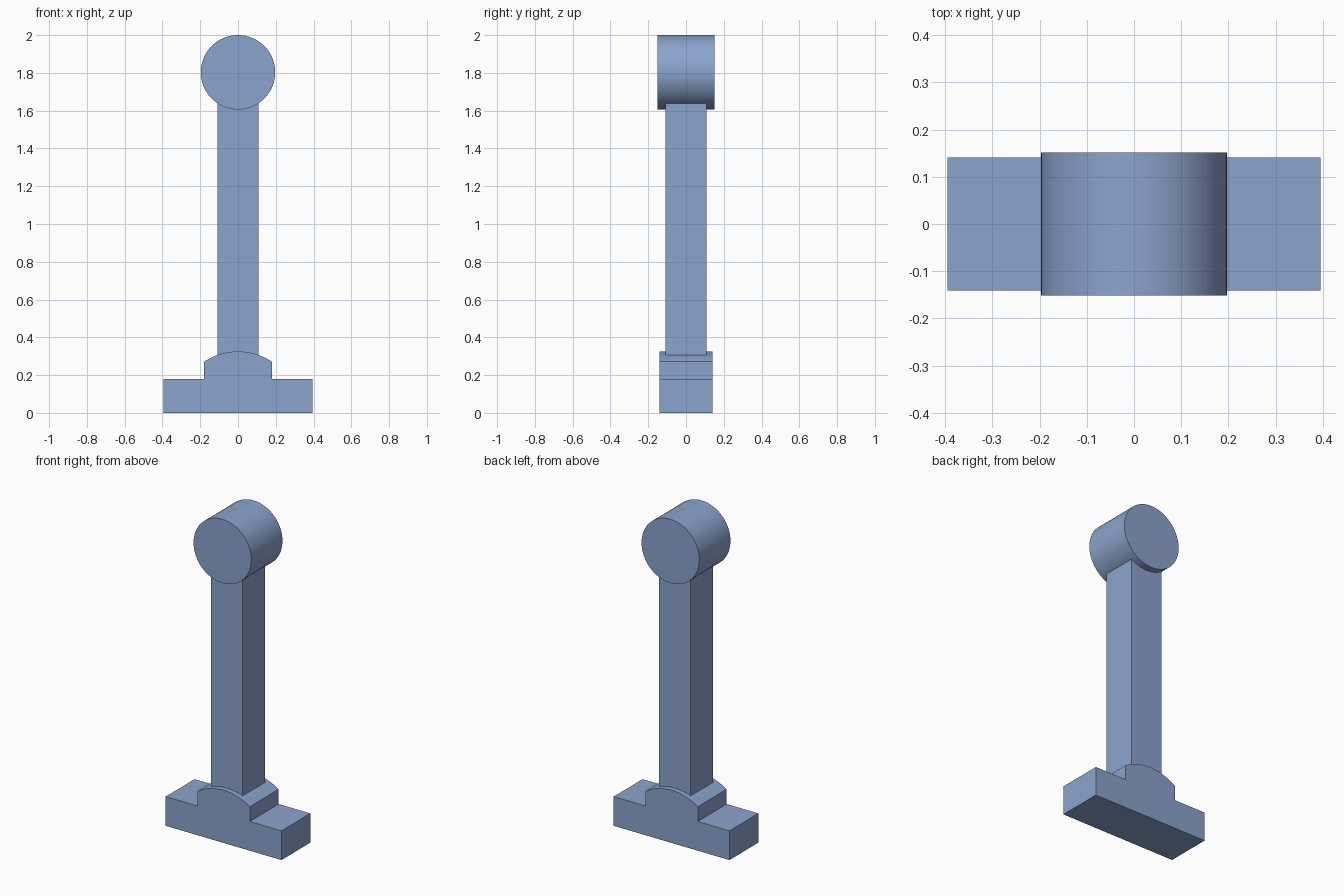
import bpy
import bmesh
import math

if "Cube" in bpy.data.objects:
    bpy.data.objects.remove(bpy.data.objects["Cube"])

blue = bpy.data.materials.new("steel_blue")
blue.diffuse_color = (0.26, 0.37, 0.61, 1.0)
blue.use_nodes = True
blue.node_tree.nodes["Principled BSDF"].inputs["Base Color"].default_value = blue.diffuse_color


def extrude_profile(name, points, half_depth):
    """Extrude an x/z outline along y, centred on y = 0."""
    bm = bmesh.new()
    face = bm.faces.new([bm.verts.new((x, -half_depth, z)) for x, z in points])
    result = bmesh.ops.extrude_face_region(bm, geom=[face])
    moved = [v for v in result["geom"] if isinstance(v, bmesh.types.BMVert)]
    bmesh.ops.translate(bm, verts=moved, vec=(0, 2 * half_depth, 0))
    bmesh.ops.recalc_face_normals(bm, faces=bm.faces)
    mesh = bpy.data.meshes.new(name)
    bm.to_mesh(mesh)
    bm.free()
    mesh.materials.append(blue)
    obj = bpy.data.objects.new(name, mesh)
    bpy.context.collection.objects.link(obj)
    bpy.ops.object.select_all(action='DESELECT')
    obj.select_set(True)
    bpy.context.view_layer.objects.active = obj
    bpy.ops.object.shade_smooth_by_angle(angle=math.radians(30))
    return obj


def arc(radius, centre_z, start, end, steps):
    return [(radius * math.cos(start + (end - start) * i / steps),
             centre_z + radius * math.sin(start + (end - start) * i / steps))
            for i in range(steps + 1)]


# Base: flat foot with a raised hub whose top is an arc about the origin
HUB_X, HUB_R = 0.179, 0.325
a = math.acos(HUB_X / HUB_R)
outline = [(-0.395, 0), (0.395, 0), (0.395, 0.18), (HUB_X, 0.18)]
outline += arc(HUB_R, 0, a, math.pi - a, 24)
outline += [(-HUB_X, 0.18), (-0.395, 0.18)]
extrude_profile("base", outline, 0.141)

# Square column whose ends follow the curved hub and the head
W, HEAD_Z, HEAD_R = 0.108, 1.803, 0.197
b = math.acos(W / HUB_R)
c = math.acos(W / HEAD_R)
column = arc(HUB_R, 0, math.pi - b, b, 16)
column += arc(HEAD_R, HEAD_Z, -c, -math.pi + c, 16)
extrude_profile("column", column, W)

# Head: round cylinder lying along y
extrude_profile("head", arc(HEAD_R, HEAD_Z, 0, 2 * math.pi, 72)[:-1], 0.152)
